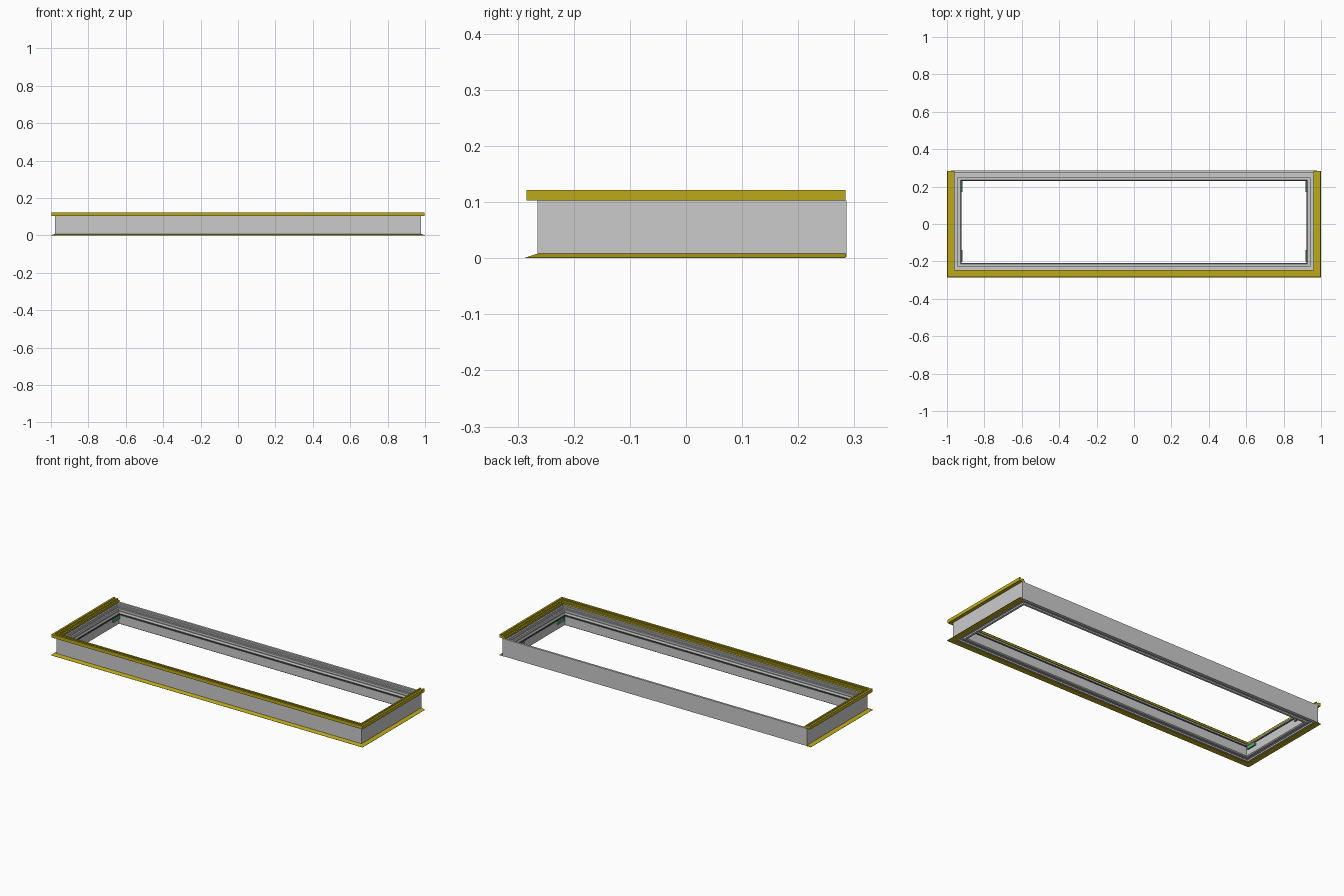
import bpy, bmesh

if "Cube" in bpy.data.objects:
    bpy.data.objects.remove(bpy.data.objects["Cube"])

# Outer wall rectangle of the frame
X, YF, YB = 0.978, -0.265, 0.286


def material(name, rgb):
    m = bpy.data.materials.new(name)
    m.diffuse_color = (*rgb, 1)
    m.use_nodes = True
    m.node_tree.nodes["Principled BSDF"].inputs["Base Color"].default_value = m.diffuse_color
    return m


yellow = material("yellow_trim", (0.50, 0.40, 0.01))
green = material("green_clip", (0.08, 0.45, 0.15))
dark = material("dark_seal", (0.07, 0.07, 0.07))


def finish(name, bm, mat=None):
    bmesh.ops.recalc_face_normals(bm, faces=bm.faces[:])
    me = bpy.data.meshes.new(name)
    bm.to_mesh(me)
    bm.free()
    ob = bpy.data.objects.new(name, me)
    bpy.context.collection.objects.link(ob)
    if mat:
        me.materials.append(mat)
    return ob


def sweep(name, profile, closed, mat=None):
    """Mitred sweep of (inward offset, z) points round four or three sides."""
    bm = bmesh.new()
    # corner positions: sign of x, base y, direction of inward offset in y
    back = (YB, -1) if closed else (YB - 0.002, 0)
    corners = [(-1, *back), (-1, YF, 1), (1, YF, 1), (1, *back)]
    rings = [[bm.verts.new((sx * (X - d), y + dy * d, z)) for d, z in profile]
             for sx, y, dy in corners]
    n = len(profile)
    for i in range(4 if closed else 3):
        a, b = rings[i], rings[(i + 1) % 4]
        for j in range(n):
            k = (j + 1) % n
            bm.faces.new((a[j], a[k], b[k], b[j]))
    if not closed:
        bm.faces.new(rings[0])
        bm.faces.new(rings[3])
    return finish(name, bm, mat)


def box(name, center, size, mat=None):
    bm = bmesh.new()
    bmesh.ops.create_cube(bm, size=1)
    bmesh.ops.scale(bm, vec=size, verts=bm.verts[:])
    bmesh.ops.translate(bm, vec=center, verts=bm.verts[:])
    return finish(name, bm, mat)


# Grey extruded frame, stepped down towards the opening
sweep("stepped_frame", [
    (0, 0.002), (0, 0.103), (0.012, 0.103), (0.012, 0.094), (0.020, 0.094),
    (0.020, 0.086), (0.026, 0.086), (0.026, 0.078), (0.030, 0.078),
    (0.030, 0.084), (0.038, 0.084), (0.038, 0.070), (0.046, 0.070),
    (0.046, 0.076), (0.050, 0.076), (0.053, 0.068), (0.053, 0.006),
    (0.048, 0.002), (0.036, 0.002), (0.036, 0.010), (0.018, 0.010),
    (0.018, 0.002)], True)

# Dark seal along the inner edge
sweep("inner_seal", [(0.049, 0.056), (0.049, 0.064), (0.057, 0.064),
                     (0.057, 0.056)], True, dark)

# Yellow grooved top trim on front and sides
sweep("top_trim", [
    (-0.019, 0.103), (-0.019, 0.122), (-0.008, 0.122), (-0.008, 0.117),
    (0.002, 0.117), (0.002, 0.121), (0.010, 0.121), (0.010, 0.113),
    (0.018, 0.113), (0.018, 0.103)], False, yellow)

# Yellow tapered bottom flange on front and sides
sweep("bottom_flange", [(-0.022, 0), (-0.022, 0.001), (0, 0.008),
                        (0.010, 0.008), (0.010, 0)], False, yellow)

# Green clips near the ends of both short sides
for sx in (-1, 1):
    for y in (0.20, -0.17):
        box("green_clip", (sx * 0.921, y, 0.045), (0.008, 0.06, 0.016), green)
